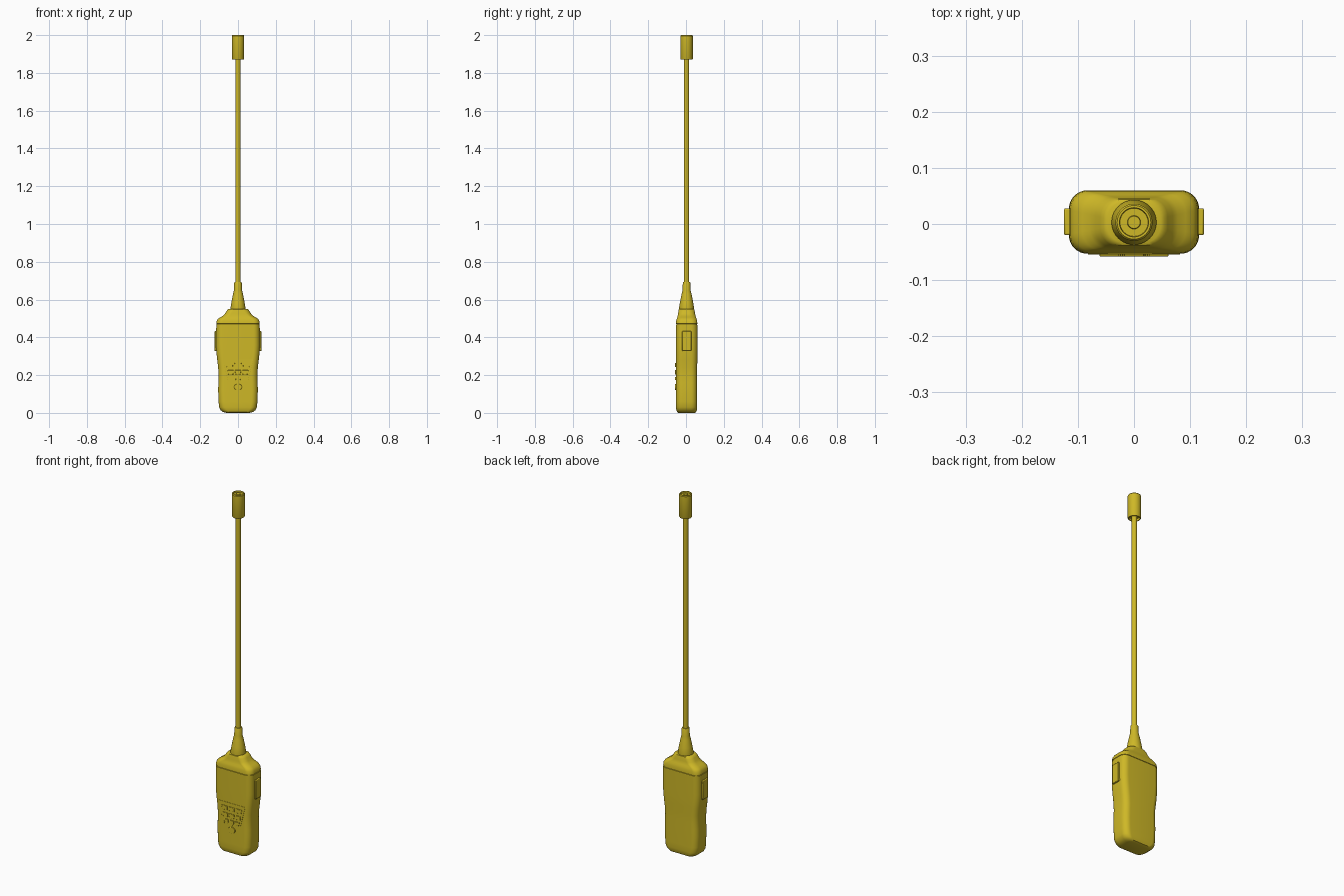
import bpy, bmesh, math

mat = bpy.data.materials.new("yellow_plastic")
mat.diffuse_color = (0.62, 0.48, 0.02, 1)


def finish(name, bm, angle=35, bevel=0):
    bmesh.ops.recalc_face_normals(bm, faces=bm.faces)
    me = bpy.data.meshes.new(name)
    bm.to_mesh(me)
    bm.free()
    ob = bpy.data.objects.new(name, me)
    bpy.context.collection.objects.link(ob)
    me.materials.append(mat)
    if bevel:
        mod = ob.modifiers.new("bevel", "BEVEL")
        mod.width = bevel
        mod.segments = 2
    bpy.ops.object.select_all(action='DESELECT')
    ob.select_set(True)
    bpy.context.view_layer.objects.active = ob
    bpy.ops.object.shade_smooth_by_angle(angle=math.radians(angle))
    return ob


def rounded_rect(hx, y0, y1, r, n=8):
    pts = []
    cy, hy = (y0 + y1) / 2, (y1 - y0) / 2
    r = min(r, hx, hy)
    for k, (sx, sy) in enumerate([(1, 1), (-1, 1), (-1, -1), (1, -1)]):
        for i in range(n + 1):
            a = (k + i / n) * math.pi / 2
            pts.append((sx * (hx - r) + r * math.cos(a),
                        cy + sy * (hy - r) + r * math.sin(a)))
    return pts


def loft(name, sections):
    bm = bmesh.new()
    rings = [[bm.verts.new((x, y, z)) for x, y in rounded_rect(hx, y0, y1, r)]
             for z, hx, y0, y1, r in sections]
    n = len(rings[0])
    for a, b in zip(rings, rings[1:]):
        for i in range(n):
            bm.faces.new((a[i], a[(i + 1) % n], b[(i + 1) % n], b[i]))
    bm.faces.new(rings[0])
    bm.faces.new(rings[-1])
    return finish(name, bm)


def lathe(name, profile, y=0.003, steps=40):
    bm = bmesh.new()
    vs = [bm.verts.new((r, y, z)) for r, z in profile]
    es = [bm.edges.new(p) for p in zip(vs, vs[1:])]
    bmesh.ops.spin(bm, geom=vs + es, cent=(0, y, 0), axis=(0, 0, 1),
                   angle=2 * math.pi, steps=steps)
    bmesh.ops.remove_doubles(bm, verts=bm.verts, dist=1e-5)
    return finish(name, bm)


def plate(name, pts, y0, y1, bevel=0.001):
    bm = bmesh.new()
    f = bm.faces.new([bm.verts.new((x, y1, z)) for x, z in pts])
    g = bmesh.ops.extrude_face_region(bm, geom=[f])["geom"]
    bmesh.ops.translate(bm, vec=(0, y0 - y1, 0),
                        verts=[v for v in g if isinstance(v, bmesh.types.BMVert)])
    return finish(name, bm, bevel=bevel)


# Handset body with waist, seam groove and stepped shoulders: z, hx, y0, y1, r
loft("handset_body", [
    (0.000, 0.060, -0.040, 0.046, 0.025), (0.004, 0.078, -0.047, 0.053, 0.03),
    (0.014, 0.092, -0.051, 0.057, 0.033), (0.030, 0.100, -0.053, 0.059, 0.033),
    (0.060, 0.103, -0.053, 0.059, 0.033), (0.120, 0.105, -0.053, 0.059, 0.033),
    (0.160, 0.104, -0.053, 0.059, 0.033), (0.200, 0.103, -0.053, 0.059, 0.033),
    (0.240, 0.105, -0.053, 0.059, 0.033), (0.280, 0.110, -0.053, 0.060, 0.033),
    (0.320, 0.114, -0.053, 0.060, 0.033), (0.360, 0.116, -0.053, 0.060, 0.033),
    (0.465, 0.115, -0.053, 0.060, 0.033), (0.466, 0.113, -0.051, 0.058, 0.033),
    (0.471, 0.113, -0.051, 0.058, 0.033), (0.472, 0.115, -0.053, 0.060, 0.033),
    (0.487, 0.113, -0.052, 0.059, 0.033), (0.498, 0.106, -0.049, 0.056, 0.033),
    (0.507, 0.092, -0.046, 0.053, 0.033), (0.515, 0.078, -0.044, 0.050, 0.033),
    (0.525, 0.069, -0.042, 0.048, 0.033), (0.540, 0.060, -0.040, 0.046, 0.033),
    (0.548, 0.054, -0.038, 0.044, 0.033), (0.551, 0.048, -0.034, 0.040, 0.033)])

# Antenna foot, rod and tip cap
lathe("antenna_foot", [(0, 0.545), (0.039, 0.545), (0.040, 0.555), (0.034, 0.59),
                       (0.026, 0.63), (0.021, 0.65), (0.020, 0.688),
                       (0.018, 0.692), (0, 0.692)])
lathe("antenna_rod", [(0, 0.68), (0.0135, 0.68), (0.0135, 1.90), (0, 1.90)])
lathe("antenna_cap", [(0, 1.882), (0.026, 1.882), (0.027, 1.87), (0.031, 1.87),
                      (0.033, 1.874), (0.033, 1.996), (0.030, 2.0), (0.026, 2.0),
                      (0.025, 1.992), (0.012, 1.992), (0.011, 1.997), (0, 1.997)])

# Side talk buttons
for side, sx in (("left", -1), ("right", 1)):
    bm = bmesh.new()
    bmesh.ops.create_cube(bm, size=1)
    for v in bm.verts:
        v.co = (sx * 0.112 + v.co.x * 0.025, 0.004 + v.co.y * 0.048,
                0.38 + v.co.z * 0.105)
    finish(side + "_talk_button", bm, bevel=0.003)

# Tapered keypad panel
plate("keypad_panel", [(-0.082, 0.285), (-0.052, 0.165), (0.052, 0.165),
                       (0.082, 0.285)], -0.0542, -0.045, 0.0005)

# Keys in three columns, tighter toward the bottom
for row, (z, pitch, h) in enumerate([(0.253, 0.044, 0.011), (0.215, 0.039, 0.011),
                                     (0.182, 0.033, 0.009)]):
    for col in (-1, 0, 1):
        x, w = col * pitch, pitch * 0.4
        plate(f"key_{row}_{col + 1}", [(x - w, z + h), (x - w * 0.9, z - h),
                                       (x + w * 0.9, z - h), (x + w, z + h)],
              -0.0575, -0.05)

# Round key below the keypad
plate("round_key", [(0.021 * math.cos(i * math.pi / 14),
                     0.137 + 0.017 * math.sin(i * math.pi / 14))
                    for i in range(28)], -0.058, -0.05)
